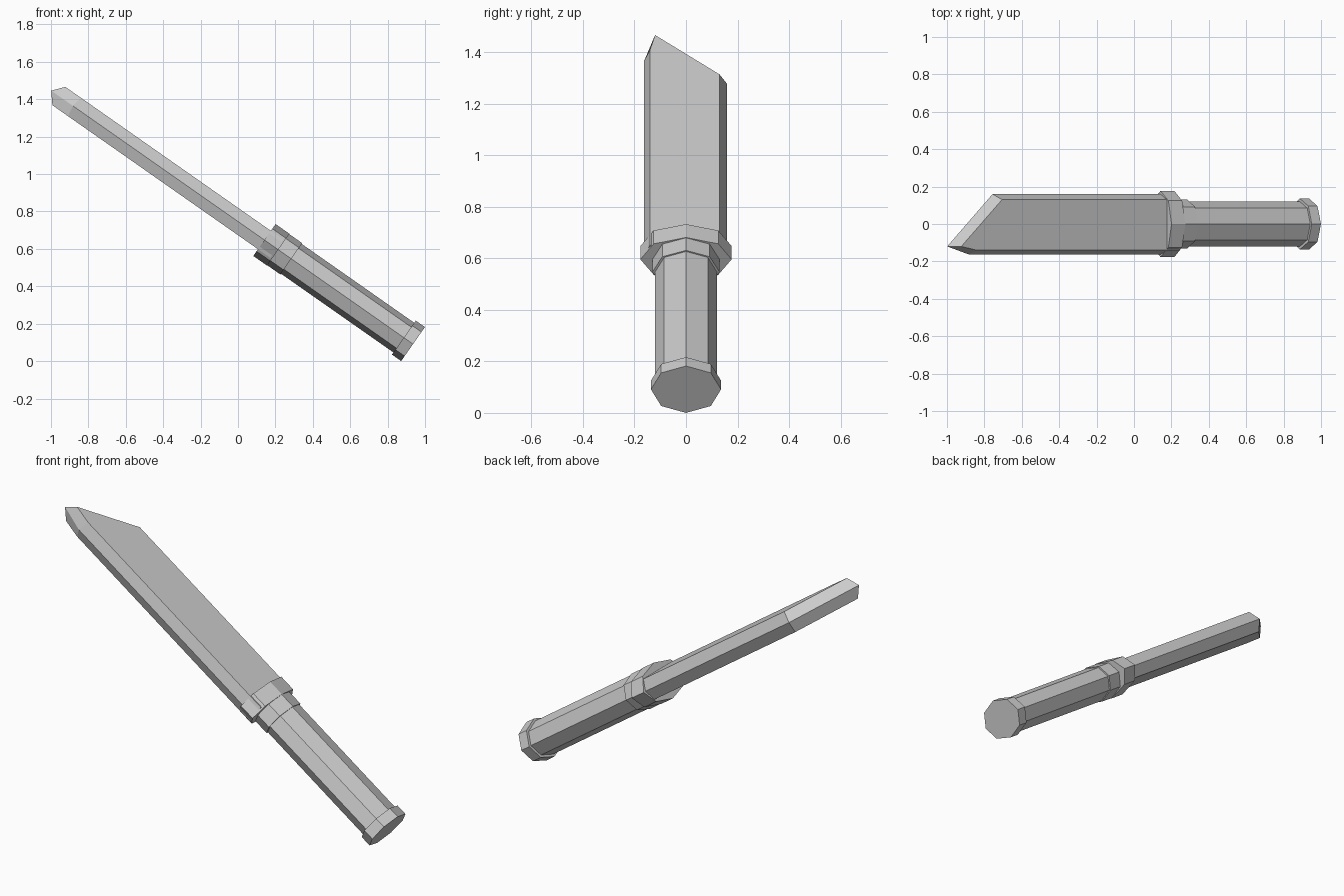
import bpy, bmesh, math
from mathutils import Matrix, Vector

if "Cube" in bpy.data.objects:
    bpy.data.objects.remove(bpy.data.objects["Cube"])

# Local frame: u along the knife from pommel to tip, y across, n through the thickness
TILT = math.radians(35)
U = Vector((-math.cos(TILT), 0, math.sin(TILT)))
N = Vector((math.sin(TILT), 0, math.cos(TILT)))
ORIGIN = Vector((0.936, 0, 0.091))


def place(u, y, n):
    return ORIGIN + U * u + N * n + Vector((0, y, 0))


def loft(name, rings):
    """Skin a stack of equal-sized rings of (u, y, n) points and cap both ends."""
    bm = bmesh.new()
    loops = [[bm.verts.new(place(*p)) for p in ring] for ring in rings]
    count = len(loops[0])
    for a, b in zip(loops, loops[1:]):
        for i in range(count):
            j = (i + 1) % count
            bm.faces.new((a[i], a[j], b[j], b[i]))
    bm.faces.new(loops[0])
    bm.faces.new(loops[-1])
    bmesh.ops.recalc_face_normals(bm, faces=bm.faces)
    mesh = bpy.data.meshes.new(name)
    bm.to_mesh(mesh)
    bm.free()
    obj = bpy.data.objects.new(name, mesh)
    bpy.context.collection.objects.link(obj)
    return obj


def octagon(u, half_y, half_n):
    return [(u, half_y * math.sin(i * math.pi / 4), half_n * math.cos(i * math.pi / 4))
            for i in range(8)]


# Handle parts: name, start, end, half width, half thickness
for name, u0, u1, hy, hn in [
    ("pommel", 0.0, 0.06, 0.136, 0.111),
    ("grip", 0.03, 0.85, 0.12, 0.097),
    ("collar", 0.795, 0.90, 0.13, 0.102),
    ("guard", 0.88, 0.97, 0.177, 0.104),
]:
    loft(name, [octagon(u0, hy, hn), octagon(u1, hy, hn)])

# Blade: wide outline at mid thickness, narrower flats on both sides
BASE = 0.89
mid = [(BASE, -0.163), (2.22, -0.163), (2.362, -0.12), (2.066, 0.16), (BASE, 0.16)]
flat = [(BASE, -0.14), (2.21, -0.14), (2.312, -0.12), (2.046, 0.13), (BASE, 0.13)]
loft("blade", [[(u, y, n) for u, y in outline]
               for outline, n in ((flat, -0.06), (mid, 0.0), (flat, 0.06))])
